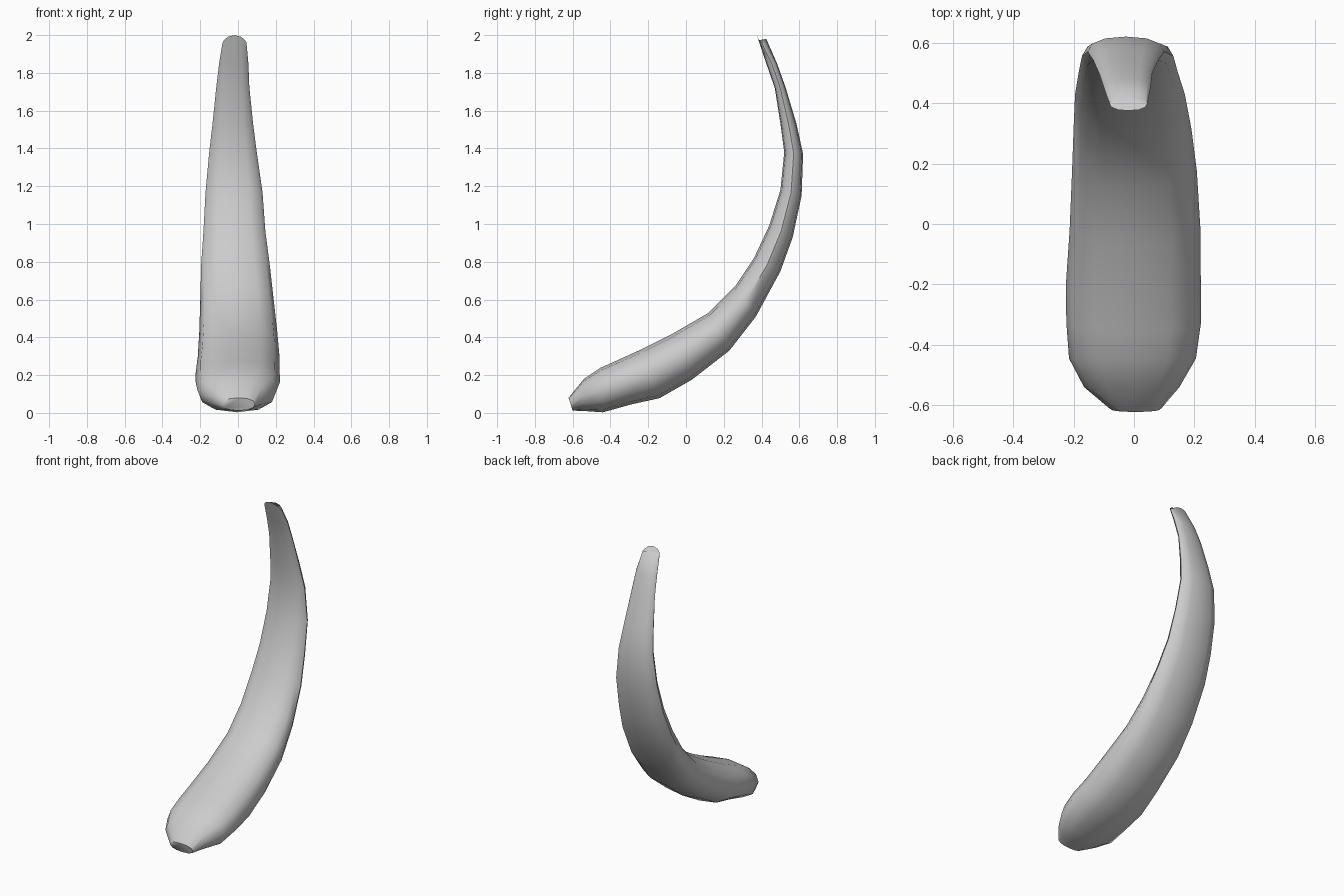
import bpy, bmesh, math
from mathutils import Vector

if "Cube" in bpy.data.objects:
    bpy.data.objects.remove(bpy.data.objects["Cube"])

# Stations along the curve: inner (y, z), outer (y, z), left x, right x
STATIONS = [
    (-.622, .08, -.60, .012, -.08, .09),
    (-.54, .18, -.54, .01, -.165, .15),
    (-.45, .24, -.44, .003, -.215, .205),
    (-.36, .28, -.29, .045, -.224, .222),
    (-.25, .33, -.14, .078, -.225, .221),
    (-.07, .42, .03, .175, -.213, .22),
    (.12, .53, .23, .33, -.205, .208),
    (.26, .67, .37, .51, -.20, .19),
    (.36, .82, .50, .75, -.195, .168),
    (.44, .99, .565, .93, -.183, .145),
    (.50, 1.18, .612, 1.15, -.172, .13),
    (.52, 1.38, .62, 1.37, -.153, .10),
    (.50, 1.53, .585, 1.53, -.135, .08),
    (.47, 1.72, .525, 1.73, -.115, .06),
    (.425, 1.85, .482, 1.85, -.10, .055),
    (.375, 2.0, .425, 1.98, -.082, .045),
]
SIDES = 12


def soft(v, p=0.88):
    """Slightly squared-off circle coordinate."""
    return math.copysign(abs(v) ** p, v)


# Curved tapering horn, lofted through the stations
bm = bmesh.new()
rings = []
for i, (iy, iz, oy, oz, xl, xr) in enumerate(STATIONS):
    inner = Vector(((xl + xr) / 2, iy, iz))
    outer = Vector(((xl + xr) / 2, oy, oz))
    mid, half = (inner + outer) / 2, (inner - outer) / 2
    ring = []
    for k in range(SIDES):
        a = 2 * math.pi * k / SIDES
        x = soft(math.cos(a)) * (xr - xl) / 2
        ring.append(bm.verts.new(mid + half * soft(math.sin(a)) + Vector((x, 0, 0))))
    rings.append(ring)
for r0, r1 in zip(rings, rings[1:]):
    for k in range(SIDES):
        j = (k + 1) % SIDES
        bm.faces.new((r0[k], r0[j], r1[j], r1[k]))
bm.faces.new(rings[0])
bm.faces.new(rings[-1])
# the tip is slightly peaked: lower its side corners
for k, v in enumerate(rings[-1]):
    v.co.z -= 0.03 * abs(math.cos(2 * math.pi * k / SIDES)) ** 2
bmesh.ops.recalc_face_normals(bm, faces=bm.faces)

mesh = bpy.data.meshes.new("curved_horn")
bm.to_mesh(mesh)
bm.free()
horn = bpy.data.objects.new("curved_horn", mesh)
bpy.context.collection.objects.link(horn)
bpy.context.view_layer.objects.active = horn
horn.select_set(True)
bpy.ops.object.shade_smooth_by_angle(angle=math.radians(50))
